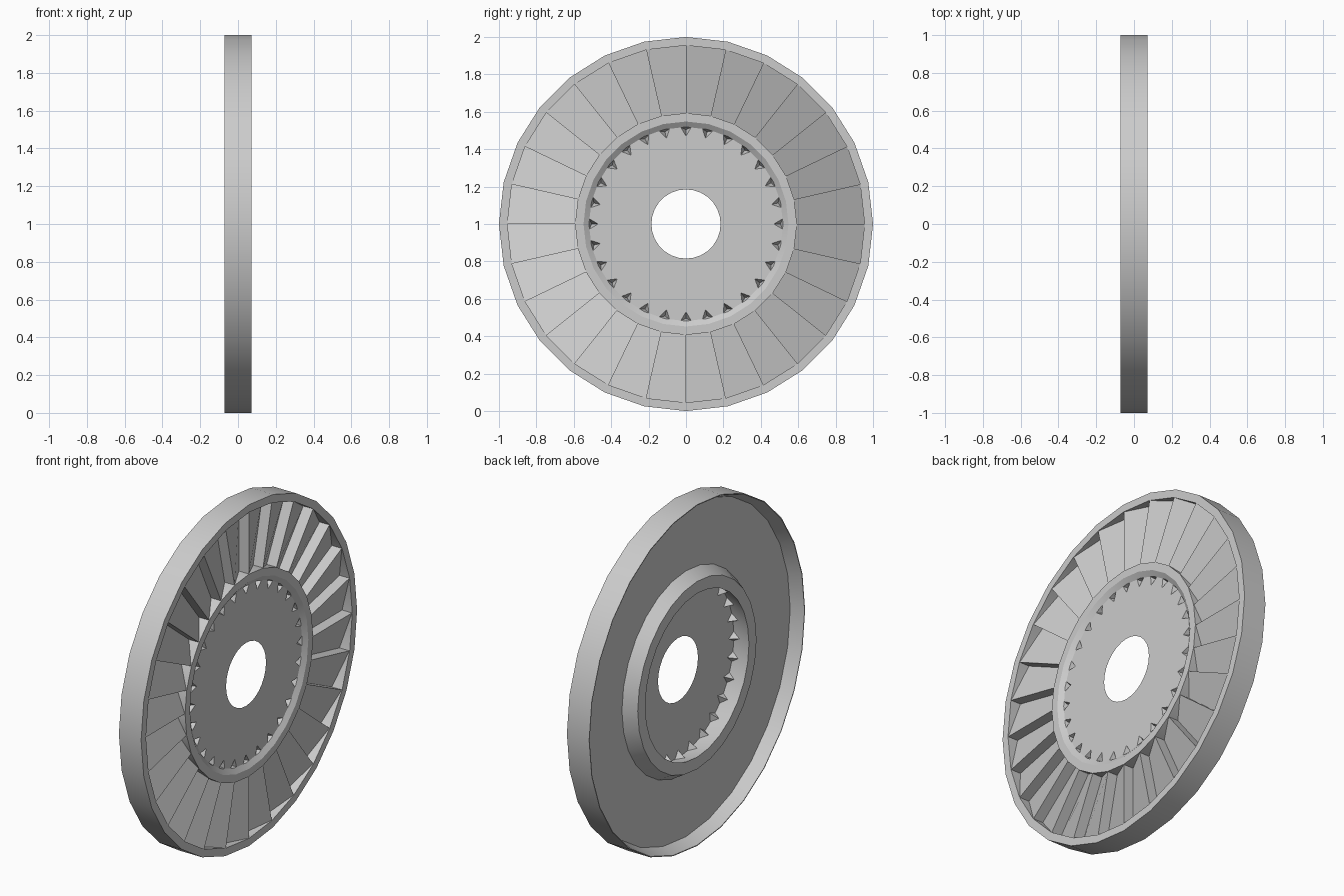
import bpy
import bmesh
from math import sin, cos, pi

if "Cube" in bpy.data.objects:
    bpy.data.objects.remove(bpy.data.objects["Cube"], do_unlink=True)

SIDES = 28
STEP = 2 * pi / SIDES
HALF = 0.072      # half of the wheel's width
WEB = 0.0         # plane of the plate behind the blades
HUB = 0.052       # plane of the hub disc

metal = bpy.data.materials.new("grey_metal")
metal.use_nodes = True
metal.diffuse_color = (0.6, 0.6, 0.6, 1)
metal.node_tree.nodes["Principled BSDF"].inputs["Base Color"].default_value = (0.6, 0.6, 0.6, 1)


def point(r, x, turn):
    """Point at radius r, axial position x, and a turn counted in sides from the top."""
    return (x, r * sin(turn * STEP), 1 + r * cos(turn * STEP))


def finish(name, bm, smooth=True):
    bmesh.ops.remove_doubles(bm, verts=bm.verts, dist=0.0005)
    mesh = bpy.data.meshes.new(name)
    bm.to_mesh(mesh)
    bm.free()
    mesh.materials.append(metal)
    obj = bpy.data.objects.new(name, mesh)
    bpy.context.collection.objects.link(obj)
    if smooth:
        bpy.ops.object.select_all(action="DESELECT")
        obj.select_set(True)
        bpy.context.view_layer.objects.active = obj
        bpy.ops.object.shade_smooth_by_angle(angle=0.5)
    return obj


def face(bm, *points):
    return bm.faces.new([bm.verts.new(p) for p in points])


def revolve(name, profile):
    """Spin a profile of (radius, x) points round the axle."""
    bm = bmesh.new()
    for i in range(SIDES):
        for (r0, x0), (r1, x1) in zip(profile, profile[1:]):
            face(bm, point(r0, x0, i), point(r0, x0, i + 1),
                 point(r1, x1, i + 1), point(r1, x1, i))
    return finish(name, bm)


# Rim, with a flat lip on the bladed side and a thin edge at the back
revolve("outer_rim", [(0.955, WEB), (0.955, HALF), (1, HALF), (1, -HALF),
                      (0.995, -HALF), (0.965, WEB)])

# Plate behind the blades
revolve("web_plate", [(0.965, WEB), (0.593, WEB)])

# Collar round the hub
revolve("inner_collar", [(0.593, WEB), (0.55, -HALF), (0.48, -HALF),
                         (0.519, HUB), (0.548, HALF), (0.593, HALF), (0.593, WEB)])

# Saw-tooth ring of sloping blades
bm = bmesh.new()
high, low, r_in, r_out = 0.07, 0.006, 0.593, 0.955
for i in range(SIDES):
    face(bm, point(r_in, high, i), point(r_in, low, i + 1),
         point(r_out, low, i + 1), point(r_out, high, i))
    face(bm, point(r_in, low, i), point(r_in, high, i),
         point(r_out, high, i), point(r_out, low, i))
finish("blades", bm, smooth=False)

# Hub disc with a centre hole and V-shaped dents round its edge
bm = bmesh.new()
hole, tip, edge, deep, w = 0.185, 0.47, 0.517, 0.505, 0.24
for i in range(SIDES):
    face(bm, point(hole, HUB, i), point(hole, HUB, i + 1), point(tip, HUB, i + 1),
         point(edge, HUB, i + 1 - w), point(edge, HUB, i + w), point(tip, HUB, i))
    bottom = point(deep, HUB - 0.045, i)
    for side in (-w, w):
        tri = [point(tip, HUB, i), point(edge, HUB, i + side), bottom]
        face(bm, *(tri if side < 0 else reversed(tri)))
bmesh.ops.recalc_face_normals(bm, faces=bm.faces)
finish("hub_disc", bm, smooth=False)
